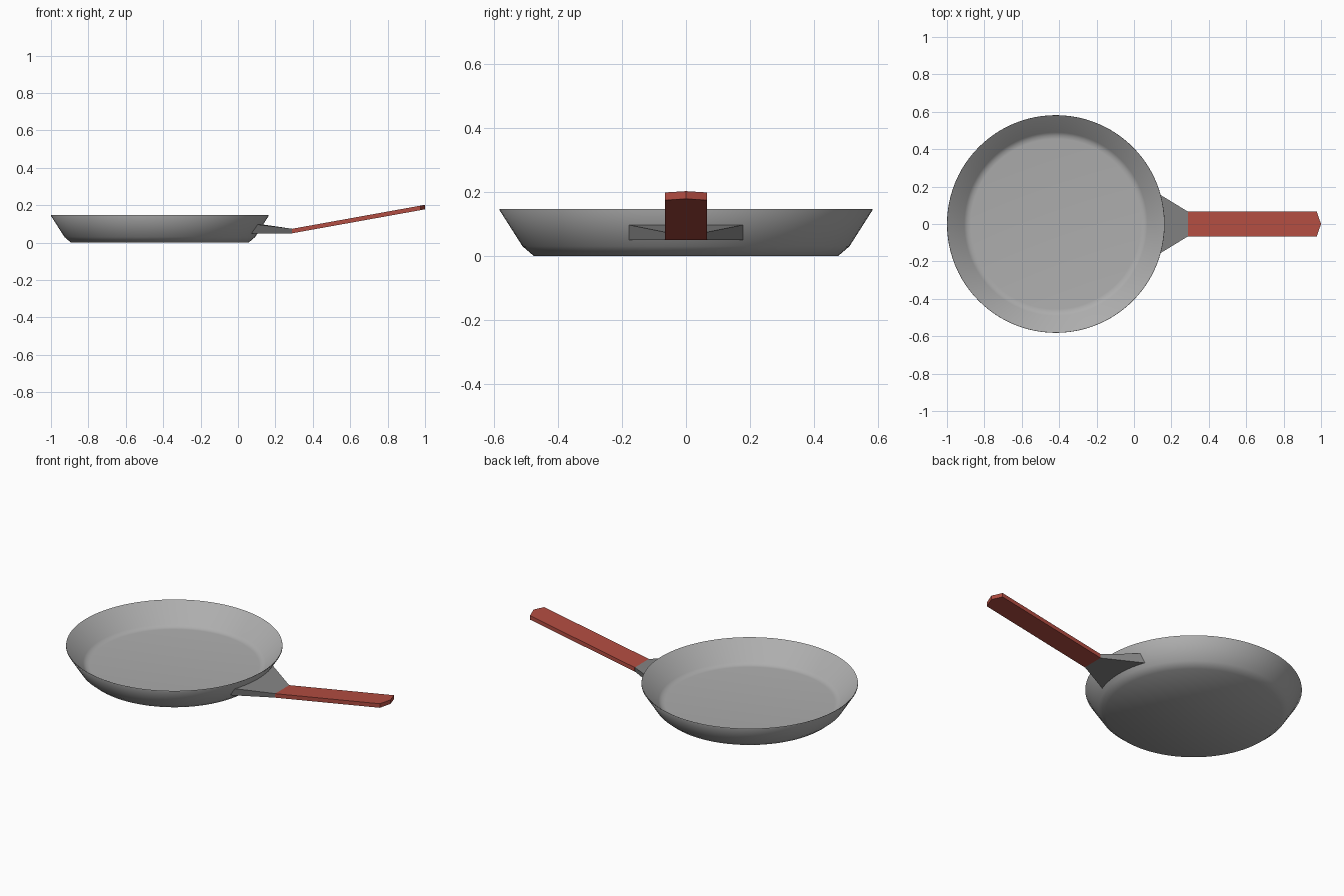
import bpy, bmesh, math

if "Cube" in bpy.data.objects:
    bpy.data.objects.remove(bpy.data.objects["Cube"])

CX = -0.418  # pan centre


def material(name, rgb):
    m = bpy.data.materials.new(name)
    m.diffuse_color = (*rgb, 1)
    m.use_nodes = True
    m.node_tree.nodes["Principled BSDF"].inputs["Base Color"].default_value = m.diffuse_color
    return m


def finish(name, bm, mat, smooth=None):
    bmesh.ops.recalc_face_normals(bm, faces=bm.faces)
    me = bpy.data.meshes.new(name)
    bm.to_mesh(me)
    bm.free()
    me.materials.append(mat)
    ob = bpy.data.objects.new(name, me)
    bpy.context.collection.objects.link(ob)
    if smooth:
        bpy.ops.object.select_all(action='DESELECT')
        ob.select_set(True)
        bpy.context.view_layer.objects.active = ob
        bpy.ops.object.shade_smooth_by_angle(angle=math.radians(smooth))
    return ob


def lathe(profile, steps):
    """Rings joined into a closed body, capped at both profile ends."""
    bm = bmesh.new()
    rings = []
    for r, z in profile:
        rings.append([bm.verts.new((CX + r * math.cos(2 * math.pi * i / steps),
                                    r * math.sin(2 * math.pi * i / steps), z))
                      for i in range(steps)])
    for a, b in zip(rings, rings[1:]):
        for i in range(steps):
            j = (i + 1) % steps
            bm.faces.new((a[i], a[j], b[j], b[i]))
    bm.faces.new(rings[0])
    bm.faces.new(rings[-1])
    return bm


def slab(bottom, top):
    """Solid between two outlines with matching points."""
    bm = bmesh.new()
    lo = [bm.verts.new(p) for p in bottom]
    hi = [bm.verts.new(p) for p in top]
    n = len(lo)
    for i in range(n):
        j = (i + 1) % n
        bm.faces.new((lo[i], lo[j], hi[j], hi[i]))
    bm.faces.new(lo)
    bm.faces.new(hi)
    return bm


steel = material("light_grey_metal", (0.42, 0.42, 0.42))
iron = material("dark_grey_metal", (0.235, 0.235, 0.235))
red = material("red_grip", (0.45, 0.074, 0.054))

# Pan: outside wall, thin rim, inside wall and floor
profile = [(0.475, 0), (0.51, 0.03), (0.582, 0.143), (0.581, 0.147),
           (0.577, 0.145), (0.49, 0.042), (0.473, 0.031), (0.455, 0.029)]
finish("pan", lathe(profile, 96), steel, 50)


# Bracket: its inner edge follows the pan wall, then it narrows to the handle
def bracket_outline(r, z_in, z_out):
    arc = []
    for i in range(9):
        y = -0.18 + 0.045 * i
        arc.append((CX + math.sqrt(r * r - y * y), y, z_in))
    return arc + [(0.29, 0.065, z_out), (0.29, -0.065, z_out)]


finish("bracket", slab(bracket_outline(0.520, 0.05, 0.05),
                       bracket_outline(0.550, 0.097, 0.074)), iron)

# Handle: flat sloping bar with a blunt point at the far end
plan = [(0.29, -0.066), (0.977, -0.066), (1.0, 0), (0.977, 0.066), (0.29, 0.066)]


def handle_outline(z0, z1):
    return [(x, y, z0 + (z1 - z0) * (x - 0.29) / 0.71) for x, y in plan]


finish("handle", slab(handle_outline(0.05, 0.178), handle_outline(0.074, 0.202)), red)
